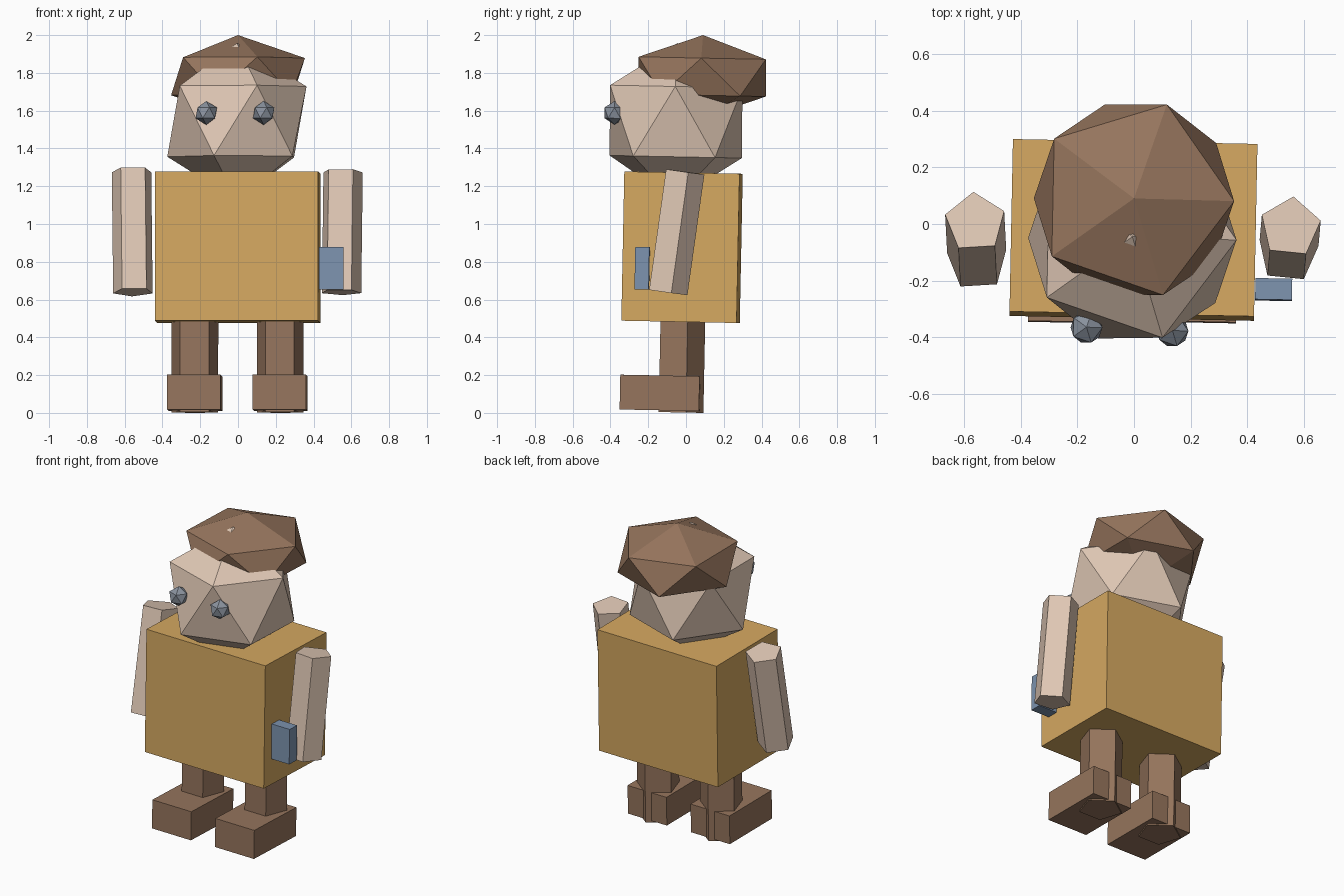
import bpy
from mathutils import Matrix, Euler, Vector

cube = bpy.data.objects.get("Cube")
if cube:
    bpy.data.objects.remove(cube, do_unlink=True)

# The whole figure leans and turns very slightly
LEAN = Euler((-0.02, 0, -0.02)).to_matrix().to_4x4()


def material(name, srgb):
    linear = [((c / 255 + 0.055) / 1.055) ** 2.4 for c in srgb] + [1]
    m = bpy.data.materials.new(name)
    m.use_nodes = True
    m.diffuse_color = linear
    node = next(n for n in m.node_tree.nodes if n.type == 'BSDF_PRINCIPLED')
    node.inputs["Base Color"].default_value = linear
    return m


skin = material("skin", (224, 200, 181))
brown = material("brown", (150, 117, 93))
shirt = material("ochre_shirt", (214, 169, 97))
metal = material("grey_blue", (138, 146, 158))
blue = material("blue", (125, 147, 175))


def place(name, mat, centre, size, turn=(0, 0, 0)):
    """Name, colour and pose the primitive that was just added."""
    ob = bpy.context.object
    ob.name = ob.data.name = name
    ob.data.materials.append(mat)
    ob.matrix_world = (Matrix.Translation(Vector(centre)) @ LEAN
                       @ Euler(turn).to_matrix().to_4x4()
                       @ Matrix.Diagonal((*size, 1)))
    return ob


def box(name, mat, centre, size):
    bpy.ops.mesh.primitive_cube_add(size=1)
    return place(name, mat, centre, size)


def ball(name, mat, centre, size):
    bpy.ops.mesh.primitive_ico_sphere_add(subdivisions=1, radius=1)
    return place(name, mat, centre, size)


def prism(name, mat, centre, radius, length, turn=(0, 0, 0)):
    bpy.ops.mesh.primitive_cylinder_add(vertices=5, radius=1, depth=1)
    return place(name, mat, centre, (radius, radius, length), turn)


# Torso
box("torso", shirt, (-0.002, -0.021, 0.877), (0.865, 0.61, 0.79))

# Head and hair
ball("head", skin, (-0.006, -0.053, 1.542), (0.412, 0.412, 0.416))
ball("hair", brown, (0, 0.086, 1.78), (0.396, 0.396, 0.22))

# Eyes
ball("right_eye", metal, (-0.168, -0.366, 1.588), (0.063,) * 3)
ball("left_eye", metal, (0.136, -0.378, 1.588), (0.063,) * 3)

# Arms, swung a little forward
prism("right_arm", skin, (-0.558, -0.062, 0.96), 0.11, 0.655, (-0.19, 0, 0.08))
prism("left_arm", skin, (0.549, -0.056, 0.958), 0.11, 0.645, (-0.12, 0, -0.08))

# Block held beside the left hand
box("hand_block", blue, (0.494, -0.232, 0.766), (0.13, 0.075, 0.225))

# Legs and feet
for side, x in (("right", -0.229), ("left", 0.223)):
    prism(side + "_leg", brown, (x, -0.032, 0.3), 0.13, 0.595)
    box(side + "_foot", brown, (x, -0.137, 0.106), (0.283, 0.42, 0.184))
